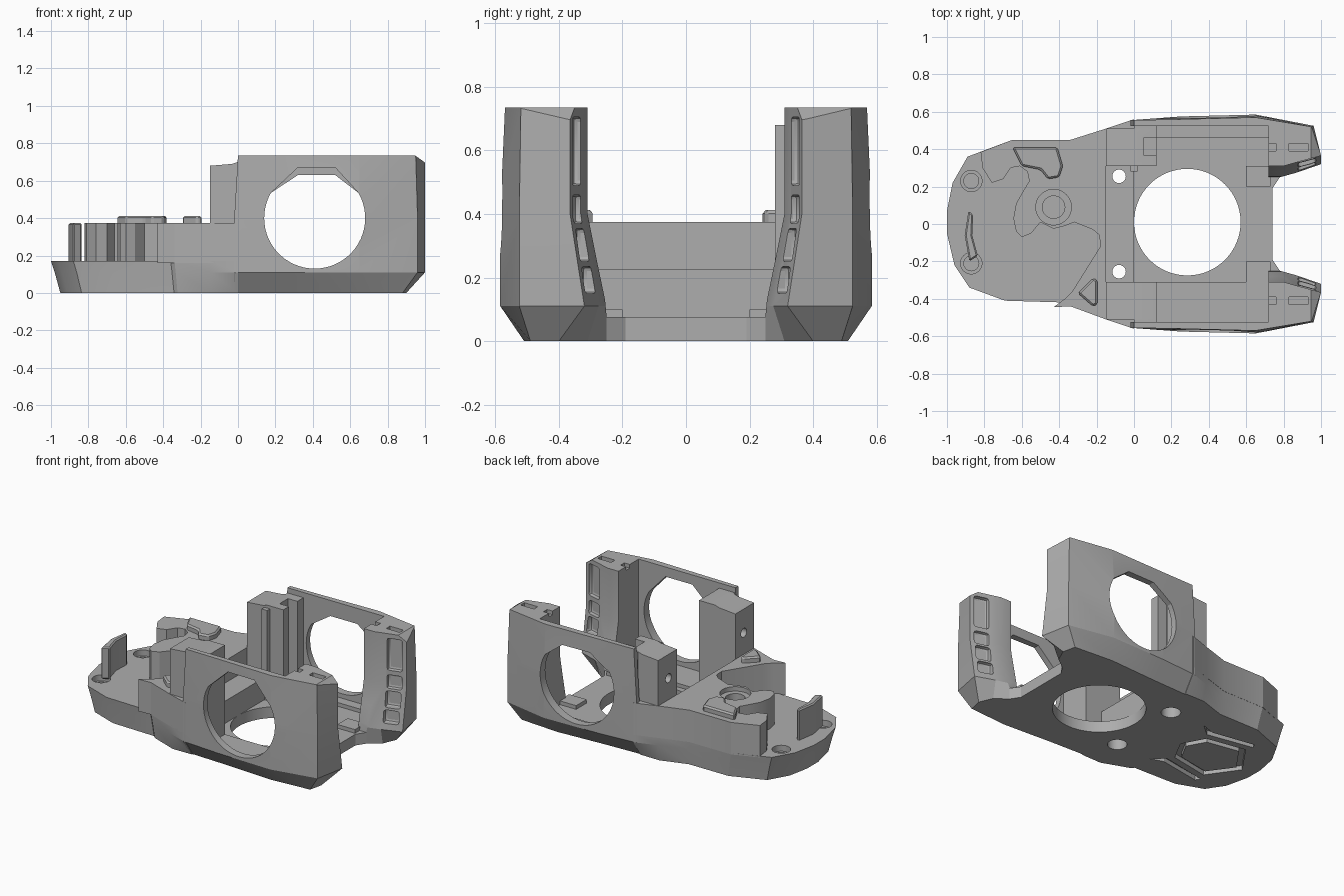
import bpy, bmesh, math
from mathutils import Matrix

if "Cube" in bpy.data.objects:
    bpy.data.objects.remove(bpy.data.objects["Cube"], do_unlink=True)

grey = bpy.data.materials.new("plain grey")
grey.use_nodes = True
colour = (0.42, 0.42, 0.42, 1)
grey.diffuse_color = colour
grey.node_tree.nodes["Principled BSDF"].inputs["Base Color"].default_value = colour


def loft(name, levels):
    """Solid through stacked outlines given as (z, points)."""
    bm = bmesh.new()
    rings = [[bm.verts.new((x, y, z)) for x, y in pts] for z, pts in levels]
    n = len(rings[0])
    for a, b in zip(rings, rings[1:]):
        for i in range(n):
            j = (i + 1) % n
            bm.faces.new((a[i], a[j], b[j], b[i]))
    bm.faces.new(rings[0])
    bm.faces.new(rings[-1])
    bmesh.ops.recalc_face_normals(bm, faces=bm.faces)
    mesh = bpy.data.meshes.new(name)
    bm.to_mesh(mesh)
    bm.free()
    mesh.materials.append(grey)
    ob = bpy.data.objects.new(name, mesh)
    bpy.context.collection.objects.link(ob)
    return ob


def prism(name, pts, z0, z1):
    return loft(name, [(z0, pts), (z1, pts)])


def box(name, x0, x1, y0, y1, z0, z1):
    return prism(name, [(x0, y0), (x1, y0), (x1, y1), (x0, y1)], z0, z1)


def circle(x, y, r, n=48):
    return [(x + r * math.cos(math.tau * i / n), y + r * math.sin(math.tau * i / n)) for i in range(n)]


def turn(ob, matrix):
    ob.data.transform(matrix)
    bm = bmesh.new()
    bm.from_mesh(ob.data)
    bmesh.ops.recalc_face_normals(bm, faces=bm.faces)
    bm.to_mesh(ob.data)
    bm.free()
    return ob


def apply(ob, mod):
    bpy.context.view_layer.objects.active = ob
    bpy.ops.object.modifier_apply(modifier=mod.name)


def cut(ob, cutter):
    mod = ob.modifiers.new("cut", 'BOOLEAN')
    mod.operation, mod.solver, mod.object = 'DIFFERENCE', 'EXACT', cutter
    apply(ob, mod)
    bpy.data.objects.remove(cutter, do_unlink=True)


def bevel(ob, width, segments=1):
    mod = ob.modifiers.new("bevel", 'BEVEL')
    mod.width, mod.segments = width, segments
    apply(ob, mod)
    return ob


def mirrored(half):
    return half + [(x, -y) for x, y in reversed(half)]


along_x = Matrix(((0, 0, 1, 0), (1, 0, 0, 0), (0, 1, 0, 0), (0, 0, 0, 1)))
along_y = Matrix(((1, 0, 0, 0), (0, 0, -1, 0), (0, 1, 0, 0), (0, 0, 0, 1)))

# Low tail plate with a tapered rim that flares into the side walls
rim = [(-1, .07), (-.97, .22), (-.89, .36), (-.65, .45), (-.34, .45), (-.15, .51), (0, .56),
       (0, -.56), (-.15, -.51), (-.34, -.44), (-.36, -.42), (-.69, -.41), (-.88, -.34), (-.96, -.22), (-1, -.05)]
foot = [(x * .95, y * (.87 if x == 0 else .96)) for x, y in rim]
middle = [(x * .98, y * (1 if x > -.2 else .985)) for x, y in rim]
plate = loft("tail_plate", [(0, foot), (.11, middle), (.17, rim)])
for y in (.23, -.21):
    cut(plate, prism("cutter", circle(-.87, y, .057), .13, .3))
    cut(plate, prism("cutter", circle(-.87, y, .04), .09, .3))

# Engraved frame and slots under the tail
outline = [(-.86, 0), (-.72, .2), (-.45, .15), (-.37, 0), (-.45, -.15), (-.72, -.2)]
frame = prism("cutter", outline, -.02, .03)
cut(frame, prism("core", [(-.61 + (x + .61) * .82, y * .8) for x, y in outline], -.1, .1))
cut(plate, frame)
for s in (1, -1):
    cut(plate, prism("cutter", [(-.74, s * .25), (-.42, s * .19), (-.34, s * .26),
                                (-.43, s * .23), (-.72, s * .28)], -.02, .03))

# Raised deck with the scalloped inner edge
deck = prism("raised_deck", [
    (-.82, .385), (-.65, .45), (-.34, .45), (-.15, .51), (0, .56), (0, -.56), (-.15, -.51),
    (-.34, -.44), (-.43, -.445), (-.37, -.4), (-.33, -.36), (-.18, -.12), (-.185, -.06),
    (-.22, -.03), (-.32, .01), (-.37, -.01), (-.43, -.025), (-.5, .01), (-.55, -.05),
    (-.6, -.07), (-.63, -.04), (-.645, .03), (-.63, .11), (-.59, .18), (-.56, .23),
    (-.57, .28), (-.61, .31), (-.66, .3), (-.7, .24), (-.76, .22), (-.81, .3)], .16, .375)
cut(deck, box("cutter", -.15, .1, -.47, .47, .225, .5))
for x, y, r, bottom in ((-.43, .09, .095, .345), (-.43, .09, .06, .24),
                        (-.25, -.085, .05, .35), (-.25, -.085, .035, .27)):
    cut(deck, prism("cutter", circle(x, y, r), bottom, .5))

# Screw holes through the ledge, wider below
for y in (.255, -.255):
    for ob in (plate, deck):
        cut(ob, prism("cutter", circle(-.08, y, .036), -.1, .5))
    cut(plate, prism("cutter", circle(-.08, y, .06), -.1, .1))

# Pads and curved tail fin
for name, pts in (
        ("left_pad", [(-.65, .41), (-.41, .41), (-.38, .31), (-.4, .25), (-.46, .24), (-.5, .29), (-.6, .31)]),
        ("right_pad", [(-.3, -.37), (-.22, -.29), (-.195, -.3), (-.195, -.43), (-.22, -.44)])):
    bevel(prism(name, pts, .36, .412), .01)
bevel(prism("tail_fin", [(-.885, .07), (-.86, .05), (-.865, -.06), (-.835, -.17), (-.88, -.2),
                         (-.905, -.06)], .16, .375), .008)

# Main chassis: side walls, rear pillars and floor in one shell
base = [(-.02, .48), (.25, .49), (.6, .51), (.88, .49), (.9, .4), (.86, .31), (.78, .25), (.74, .19)]
waist = [(-.02, .555), (.25, .575), (.65, .585), (.96, .525), (1, .32), (.87, .275), (.78, .25), (.74, .19)]
upper = [(-.02, .555), (.25, .575), (.65, .585), (.96, .525), (1, .365), (.87, .33), (.8, .31), (.74, .3)]
top = [(0, .555), (.25, .56), (.65, .57), (.95, .52), (1, .365), (.87, .33), (.8, .31), (.74, .3)]
chassis = loft("chassis", [(0, mirrored(base)), (.11, mirrored(waist)),
                           (.4, mirrored(upper)), (.735, mirrored(top))])
cut(chassis, box("cutter", -.1, .72, -.525, .525, .075, 1))
throat = [(.25, .075), (.255, .13), (.28, .25), (.31, .4), (.31, 1)]
throat = throat + [(-y, z) for y, z in reversed(throat)]
cut(chassis, turn(prism("cutter", throat, .6, 1.1), along_x))
# Sloped rear corner of the pillar tops
cut(chassis, turn(prism("cutter", [(.94, .74), (1.03, .675), (1.03, .8), (.94, .8)], -1, 1), along_y))

# Round floor opening and side windows with a faceted top
for ob in (chassis, plate):
    cut(ob, prism("cutter", circle(.285, .01, .285, 64), -.1, .3))
arc = [(.41 + .27 * math.cos(a), .4 + .27 * math.sin(a))
       for a in (math.radians(150 + 6 * i) for i in range(41))]
for y0, y1, peak in ((-1, 0, .63), (0, 1, .67)):
    cut(chassis, turn(prism("cutter", arc + [(.52, peak), (.32, peak)], y0, y1), along_y))

# Slots in the angled pillar faces and grooves in the pillar tops
for s in (1, -1):
    for z0, z1, mid, depth in ((.49, .705, .345, .025), (.37, .46, .34, .025),
                               (.25, .355, .326, .035), (.15, .235, .305, .035)):
        slot = bevel(box("cutter", -.05, .05, -depth, depth, z0, z1), .015, 2)
        turn(slot, Matrix.Translation((.925, s * mid, 0)) @ Matrix.Rotation(s * math.radians(15), 4, 'Z'))
        cut(chassis, slot)
    for x0, x1, w in ((.70, .76, .02), (.83, .93, .02)):
        cut(chassis, box("cutter", x0, x1, s * .41 - w, s * .41 + w, .71, .8))

# Inner posts with a bore, joined to the side walls
side = [(-.15, .2), (0, .2), (0, .07), (.12, .07), (.12, .7), (0, .7), (-.03, .69), (-.15, .68)]
for name, s in (("left_post", 1), ("right_post", -1)):
    post = turn(prism(name, side, -.1, .1), along_y)
    post.data.transform(Matrix.Translation((0, s * .41, 0)))
    cut(post, turn(prism("cutter", circle(s * .4, .52, .03, 24), -.3, .02), along_x))
    if s > 0:
        cut(post, box("cutter", .05, .3, .37, .46, .15, 1))
    box(name + "_web", 0, .12, *sorted((s * .5, s * .54)), .12, .7)
box("left_post_lip", -.02, .02, .28, .32, .07, .68)

# Floor ledges and rear tabs
box("right_floor_ledge", .1, .73, -.53, -.31, .07, .1)
box("left_floor_ledge", .1, .73, .46, .53, .07, .1)
for s in (1, -1):
    box("rear_tab", .6, .73, *sorted((s * .2, s * .31)), .07, .1)

# Smooth the round walls, keep edges sharp
bpy.ops.object.select_all(action='DESELECT')
for ob in bpy.context.collection.objects:
    if ob.type == 'MESH' and ob.data.materials and ob.data.materials[0] == grey:
        ob.select_set(True)
        bpy.context.view_layer.objects.active = ob
bpy.ops.object.shade_smooth_by_angle(angle=math.radians(20))
